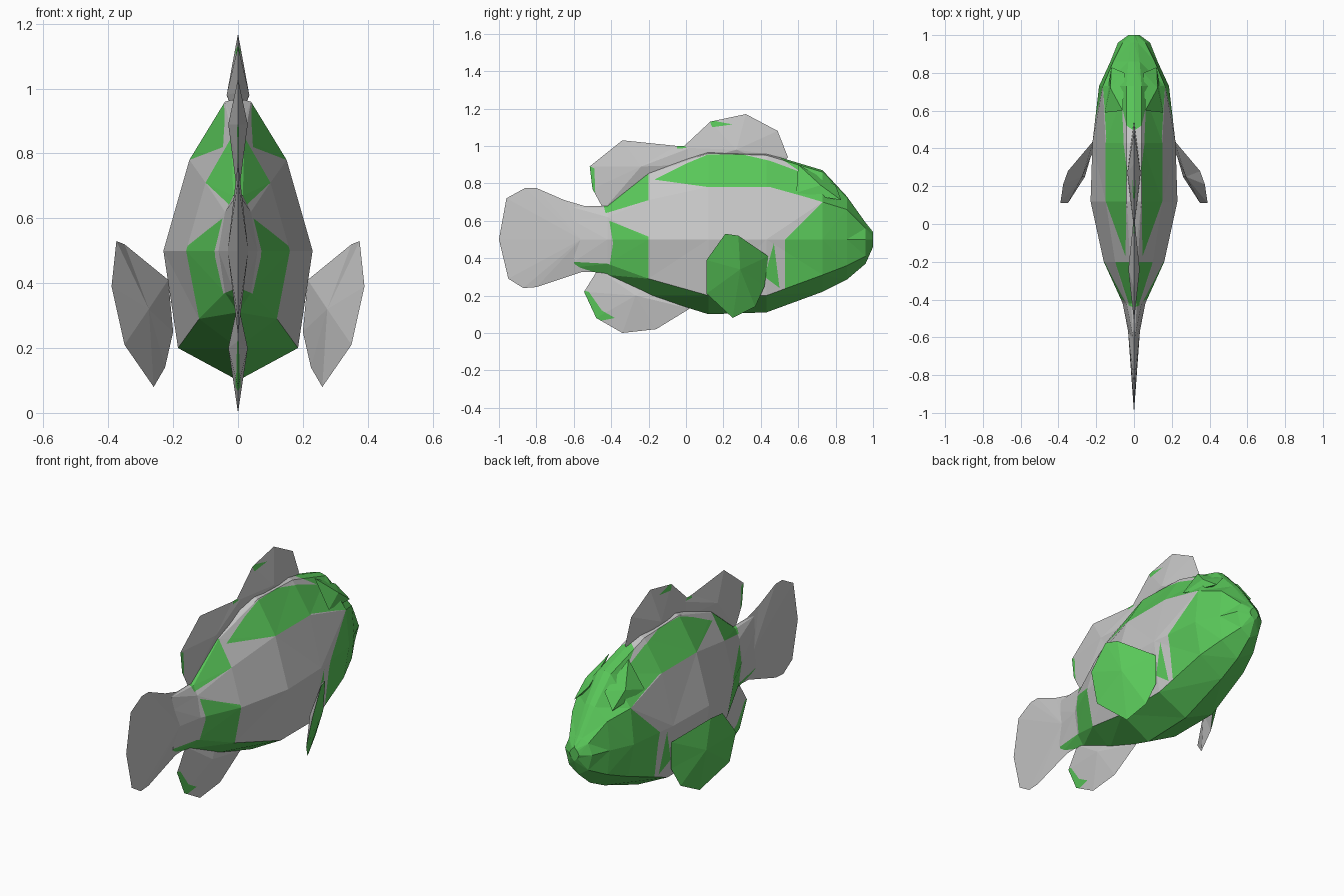
import bpy
import bmesh
from mathutils import Vector

cube = bpy.data.objects.get("Cube")
if cube:
    bpy.data.objects.remove(cube, do_unlink=True)


def make_material(name, colour):
    mat = bpy.data.materials.new(name)
    mat.use_nodes = True
    mat.diffuse_color = (*colour, 1)
    mat.node_tree.nodes["Principled BSDF"].inputs["Base Color"].default_value = (*colour, 1)
    return mat


GREY, GREEN = 0, 1
MATERIALS = [make_material("scale_grey", (.57, .57, .57)),
             make_material("leaf_green", (.1, .57, .1))]


def inside(polygon, y, z):
    """Even-odd test of a point against a side-on outline."""
    result = False
    for (ay, az), (by, bz) in zip(polygon, polygon[1:] + polygon[:1]):
        if (az > z) != (bz > z) and y < ay + (by - ay) * (z - az) / (bz - az):
            result = not result
    return result


def paint(bm, polygon):
    """Cut the mesh along a side-on outline and colour the faces inside it green."""
    for (ay, az), (by, bz) in zip(polygon, polygon[1:] + polygon[:1]):
        bmesh.ops.bisect_plane(bm, geom=bm.verts[:] + bm.edges[:] + bm.faces[:],
                               dist=1e-5, plane_co=(0, ay, az),
                               plane_no=Vector((0, az - bz, by - ay)).normalized())
    for face in bm.faces:
        centre = face.calc_center_median()
        if inside(polygon, centre.y, centre.z):
            face.material_index = GREEN


def finish(bm, name):
    """Mirror the left half across x = 0 and make the object."""
    bmesh.ops.mirror(bm, geom=bm.verts[:] + bm.edges[:] + bm.faces[:],
                     axis='X', merge_dist=1e-4)
    bmesh.ops.recalc_face_normals(bm, faces=bm.faces[:])
    mesh = bpy.data.meshes.new(name)
    bm.to_mesh(mesh)
    bm.free()
    for mat in MATERIALS:
        mesh.materials.append(mat)
    obj = bpy.data.objects.new(name, mesh)
    bpy.context.collection.objects.link(obj)
    return obj


def fan(bm, outline, centre, colour):
    """Fill an outline with triangles that meet at a raised centre."""
    hub = bm.verts.new(centre)
    for a, b in zip(outline, outline[1:] + outline[:1]):
        bm.faces.new((a, b, hub)).material_index = colour


def middle_fin(name, outline, centre, thickness, patches=()):
    bm = bmesh.new()
    rim = [bm.verts.new((0, y, z)) for y, z in outline]
    fan(bm, rim, (thickness, *centre), GREY)
    for patch in patches:
        paint(bm, patch)
    return finish(bm, name)


def paired_part(name, outline, outer, inner, inner_colour):
    bm = bmesh.new()
    rim = [bm.verts.new(p) for p in outline]
    fan(bm, rim, outer, GREEN)
    fan(bm, rim, inner, inner_colour)
    return finish(bm, name)


# Body: half cross-sections from tail root to nose
# y, (back x, z), (shoulder x, z), (flank x, z), (belly edge x, z), keel z
SECTIONS = [
    (-.6, (.005, .67), (.015, .6), (.025, .5), (.015, .38), .35),
    (-.42, (.015, .67), (.04, .62), (.06, .5), (.04, .37), .31),
    (-.2, (.02, .85), (.1, .71), (.16, .5), (.12, .29), .2),
    (.12, (.04, .96), (.15, .78), (.23, .5), (.185, .2), .1),
    (.43, (.04, .95), (.15, .78), (.22, .5), (.185, .2), .11),
    (.73, (.04, .86), (.165, .7), (.185, .5), (.15, .31), .22),
    (.86, (.03, .72), (.11, .66), (.125, .5), (.11, .36), .285),
    (.96, (.02, .58), (.06, .56), (.085, .5), (.06, .41), .37),
    (1, (.01, .53), (.02, .52), (.03, .5), (.02, .48), .46),
]
bm = bmesh.new()
rings = []
for y, back, shoulder, flank, edge, keel in SECTIONS:
    points = [(0, back[1] + .01), back, shoulder, flank, edge, (0, keel)]
    rings.append([bm.verts.new((x, y, z)) for x, z in points])
for r, s in zip(rings, rings[1:]):
    for j in range(len(r) - 1):
        face = bm.faces.new((r[j], s[j], s[j + 1], r[j + 1]))
        face.material_index = GREEN if j == len(r) - 2 else GREY
for ring in (rings[0], rings[-1]):
    bm.faces.new(ring)
bmesh.ops.triangulate(bm, faces=bm.faces[:])

# Body markings: rear flank, rear back, upper stripe, head, gill spike
for marking in (
    [(-.41, .6), (-.2, .515), (-.2, .27), (-.41, .35), (-.39, .48)],
    [(-.43, .64), (-.2, .71), (-.2, .88), (-.44, .68)],
    [(-.17, .82), (.12, .78), (.45, .78), (.63, .73), (.64, .85),
     (.45, .92), (.3, .955), (.12, .955), (0, .905)],
    [(.45, .97), (.63, .85), (.63, .73), (.73, .7), (.53, .5),
     (.53, .2), (1.1, .2), (1.1, 1)],
    [(.42, .3), (.47, .48), (.5, .24)],
):
    paint(bm, marking)
finish(bm, "body")

# Fins on the centre line
middle_fin("front_dorsal_fin",
           [(-.03, .9), (-.02, .99), (.13, 1.13), (.32, 1.17), (.49, 1.08),
            (.545, .94), (.5, .88)],
           (.27, .98), .035, [[(.12, 1.15), (.14, 1.1), (.25, 1.115), (.17, 1.13)]])
middle_fin("rear_dorsal_fin",
           [(-.44, .66), (-.5, .77), (-.515, .89), (-.34, 1.03), (-.05, 1),
            (.05, 1), (.05, .9), (-.2, .8)],
           (-.24, .89), .03, [[(-.53, .9), (-.49, .88), (-.485, .75), (-.53, .76)],
                              [(-.04, 1.02), (-.05, .985), (.02, .99), (.02, 1.02)]])
middle_fin("tail_fin",
           [(-.42, .67), (-.53, .675), (-.65, .71), (-.8, .775), (-.86, .775),
            (-.96, .72), (-1, .5), (-.95, .29), (-.87, .24), (-.8, .245),
            (-.56, .325), (-.42, .33)],
           (-.56, .5), .032, [[(-.58, .375), (-.42, .37), (-.42, .31), (-.5, .33)]])
middle_fin("anal_fin",
           [(.02, .13), (-.16, .02), (-.34, 0), (-.48, .08), (-.545, .22),
            (-.47, .34), (-.2, .25)],
           (-.27, .2), .03, [[(-.56, .23), (-.52, .22), (-.45, .12), (-.38, .08),
                              (-.48, .06)]])

# Side fins: green outside, grey inside
paired_part("side_fins",
            [(.375, .21, .53), (.35, .28, .52), (.215, .44, .41), (.2, .42, .25),
             (.225, .37, .14), (.26, .25, .08), (.35, .11, .21), (.39, .11, .39)],
            (.33, .29, .34), (.275, .25, .32), GREY)

# Brow ridges over the eyes
paired_part("brows",
            [(.155, .59, .75), (.12, .83, .71), (.05, .8, .79), (.06, .6, .9)],
            (.125, .72, .79), (.08, .7, .75), GREEN)
